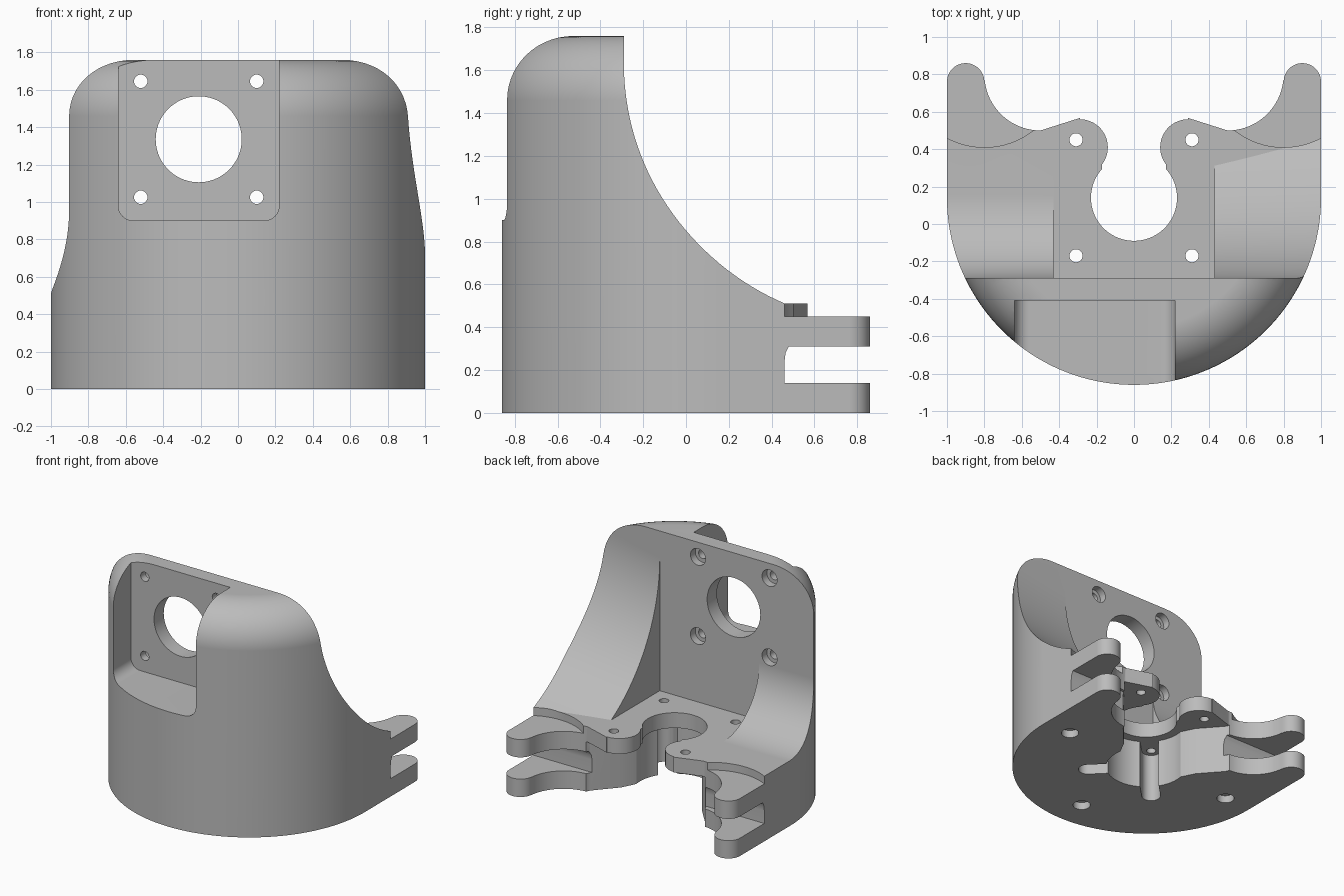
import bpy, bmesh
from math import sin, cos, asin, pi, radians

cube = bpy.data.objects.get("Cube")
if cube:
    bpy.data.objects.remove(cube, do_unlink=True)

grey = bpy.data.materials.new("plain grey")
grey.use_nodes = True
grey.diffuse_color = (0.5, 0.5, 0.5, 1)
grey.node_tree.nodes["Principled BSDF"].inputs["Base Color"].default_value = (0.5, 0.5, 0.5, 1)

CY = 0.14       # centre of the round front
WALL = -0.29    # rear face of the upright wall
FLOOR = 0.51    # top of the base plate


def loft(name, rings):
    """Closed solid through rings of equal point count."""
    bm = bmesh.new()
    loops = [[bm.verts.new(p) for p in r] for r in rings]
    n = len(loops[0])
    for a, b in zip(loops, loops[1:]):
        for i in range(n):
            bm.faces.new((a[i], a[(i + 1) % n], b[(i + 1) % n], b[i]))
    bm.faces.new(loops[0])
    bm.faces.new(loops[-1])
    bmesh.ops.recalc_face_normals(bm, faces=bm.faces)
    mesh = bpy.data.meshes.new(name)
    bm.to_mesh(mesh)
    bm.free()
    ob = bpy.data.objects.new(name, mesh)
    bpy.context.collection.objects.link(ob)
    return ob


def prism(name, pts, lo, hi, axis="z"):
    place = {"x": lambda p, h: (h, p[0], p[1]),
             "y": lambda p, h: (p[0], h, p[1]),
             "z": lambda p, h: (p[0], p[1], h)}[axis]
    return loft(name, [[place(p, h) for p in pts] for h in (lo, hi)])


def arc(cx, cy, r, a, b, n=24):
    return [(cx + r * cos(radians(a + (b - a) * i / n)),
             cy + r * sin(radians(a + (b - a) * i / n))) for i in range(n + 1)]


def disc(cx, cy, r, n=48):
    return arc(cx, cy, r, 0, 360, n)[:-1]


def rect(x0, y0, x1, y1):
    return [(x0, y0), (x1, y0), (x1, y1), (x0, y1)]


def mirrored(half):
    """Closed outline from its +x half."""
    return half + [(-x, y) for x, y in reversed(half) if x > 1e-6]


# Body: round-fronted block with a rolled top edge
rings = []
for z, inset in [(0, 0)] + [(1.46 + 0.3 * sin(t), 0.3 - 0.3 * cos(t))
                            for t in [pi / 2 * i / 14 for i in range(15)]]:
    r = 1 - inset
    rings.append([(x, y, z) for x, y in [(-r, 0.95)] + arc(0, CY, r, 180, 360, 120) + [(r, 0.95)]])
body = loft("motor_bracket", rings)
body.data.materials.append(grey)
cutters = []

# Rear bay between the two side braces
cutters.append(prism("bay_cut", rect(-0.43, WALL, 0.43, 1.2), FLOOR, 2, "z"))

# Right brace: small fillet between wall and base
r = 0.45
cutters.append(prism("right_brace_cut", [(WALL, 2)] + arc(WALL + r, FLOOR + r, r, 180, 270, 32)
                     + [(1.2, FLOOR), (1.2, 2)], -1.2, -0.42, "x"))

# Left brace: tall sweep that widens outward
rings = []
for i in range(9):
    x = 0.42 + 0.68 * i / 8
    k = (x - 0.43) / 0.57
    R, zc = 1.2 + 0.04 * k, 1.55 + 0.1 * k
    end = asin((zc - FLOOR) / R)
    sweep = [(x, WALL + R - R * cos(end * j / 32), zc - R * sin(end * j / 32)) for j in range(33)]
    rings.append([(x, WALL, 2)] + sweep + [(x, 1.2, FLOOR), (x, 1.2, 2)])
cutters.append(loft("left_brace_cut", rings))

# Recess in the front for the wall motor
cutters.append(prism("front_recess_cut", [(-0.64, 2)] + arc(-0.56, 0.98, 0.08, 180, 270, 8)
                     + arc(0.14, 0.98, 0.08, 270, 360, 8) + [(0.22, 2)], -1.2, -0.41, "y"))

# Hinge lug outline at the rear
lugs = ([(0, 0.57), (0.28, 0.57)] + arc(0.5, 0.8, 0.3, 270, 355, 24)
        + arc(0.9, 0.76, 0.1, 178, 0, 24) + [(1.1, 0.76), (1.1, 1.1), (0, 1.1)])
cutters.append(prism("lug_cut", mirrored(lugs), -0.1, 0.6))

# Hollow below the plate, open to the rear
hollow = arc(0, CY, 0.3, -90, 10, 28) + [(0.35, 0.3), (0.5, 0.47), (0.55, 0.58), (0, 0.7)]
cutters.append(prism("hollow_cut", mirrored(hollow), -0.1, 0.39))

# Keyhole through the plate, leaving two rounded arms
keyhole = arc(0, CY, 0.23, -90, 42, 36) + arc(0.29, 0.41, 0.15, 218, 90, 24) + [(0.29, 0.7), (0, 0.7)]
cutters.append(prism("keyhole_cut", mirrored(keyhole), 0.3, 0.6))

# Gap between upper and lower lugs
cutters.append(prism("hinge_gap_cut", [(0.48, 0.31), (0.465, 0.28), (0.46, 0.24), (0.46, 0.14),
                                       (1.2, 0.14), (1.2, 0.31)], -1.2, 1.2, "x"))

for s in (-1, 1):
    # Step down from plate to upper lug
    cutters.append(prism("lug_step_cut", disc(s * 0.8, 0.835, 0.425, 72), 0.45, 0.6))
    # Plate screw holes, with a screw channel under the front pair
    for y in (-0.17, 0.45):
        cutters.append(prism("plate_hole_cut", disc(s * 0.31, y, 0.035, 24), 0.3, 0.6))
    a = 315 if s > 0 else 225
    channel = arc(s * 0.31, -0.17, 0.07, a - 90, a + 90, 16) + arc(0, CY, 0.07, a + 90, a + 270, 8)
    cutters.append(prism("screw_channel_cut", channel, -0.1, 0.39))

# Wall motor opening and counterbored screw holes
cutters.append(prism("wall_opening_cut", disc(-0.21, 1.335, 0.23, 72), -0.5, -0.2, "y"))
for dx in (-0.31, 0.31):
    for dz in (-0.31, 0.31):
        cx, cz = -0.21 + dx, 1.335 + dz
        cutters.append(prism("wall_hole_cut", disc(cx, cz, 0.036, 24), -0.5, -0.2, "y"))
        cutters.append(prism("wall_bore_cut", disc(cx, cz, 0.065, 32), -0.35, -0.2, "y"))

# Blind mounting holes in the underside
for x, y in ((-0.76, 0.16), (0.76, 0.16), (0, -0.61)):
    cutters.append(prism("foot_bore_cut", disc(x, y, 0.065, 32), -0.1, 0.06))
    cutters.append(prism("foot_hole_cut", disc(x, y, 0.037, 24), -0.1, 0.16))

# Carve the body
bpy.ops.object.select_all(action="DESELECT")
bpy.context.view_layer.objects.active = body
body.select_set(True)
for c in cutters:
    c.hide_render = True
    m = body.modifiers.new(c.name, "BOOLEAN")
    m.operation, m.solver, m.object = "DIFFERENCE", "EXACT", c
    bpy.ops.object.modifier_apply(modifier=m.name)
    bpy.data.objects.remove(c, do_unlink=True)

# Smooth curves, crisp edges
bpy.ops.object.shade_smooth_by_angle(angle=radians(25))
w = body.modifiers.new("even_normals", "WEIGHTED_NORMAL")
w.keep_sharp = True
